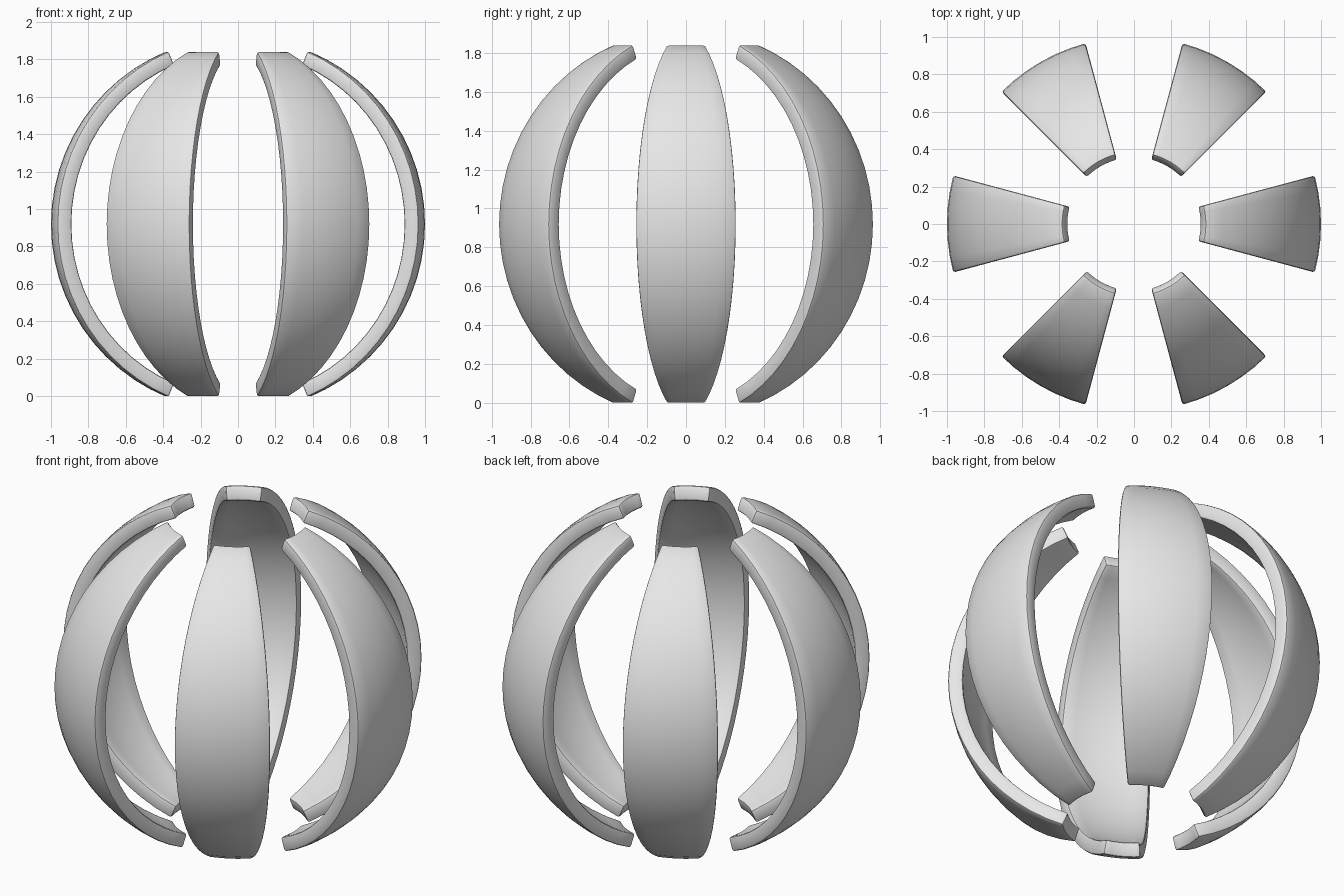
import bpy, bmesh
from math import sin, cos, radians
from mathutils import Matrix, Vector

cube = bpy.data.objects.get("Cube")
if cube:
    bpy.data.objects.remove(cube, do_unlink=True)

OUTER, INNER = 1.0, 0.92      # shell radii
CAP = radians(22.5)           # opening around each pole
WIDTH = radians(30)           # width of one segment
STEPS = 24
COUNT = 6
BEVEL = 0.012
CENTRE_Z = OUTER * cos(CAP + BEVEL)

grey = bpy.data.materials.new("light_grey")
grey.use_nodes = True
colour = (0.8, 0.8, 0.8, 1)
grey.diffuse_color = colour
grey.node_tree.nodes["Principled BSDF"].inputs["Base Color"].default_value = colour

# One curved shell segment: a crescent strip spun around the vertical axis
bm = bmesh.new()
turn = Matrix.Rotation(-WIDTH / 2, 3, "Z")


def arc(radius):
    span = radians(180) - 2 * CAP
    angles = [CAP + span * i / STEPS for i in range(STEPS + 1)]
    return [bm.verts.new(turn @ Vector((radius * sin(a), 0, radius * cos(a)))) for a in angles]


outer, inner = arc(OUTER), arc(INNER)
for i in range(STEPS):
    bm.faces.new((outer[i], outer[i + 1], inner[i + 1], inner[i]))
bmesh.ops.spin(bm, geom=bm.verts[:] + bm.edges[:] + bm.faces[:], cent=(0, 0, 0),
               axis=(0, 0, 1), angle=WIDTH, steps=6, use_duplicate=False)
bmesh.ops.remove_doubles(bm, verts=bm.verts[:], dist=0.0001)
bmesh.ops.recalc_face_normals(bm, faces=bm.faces[:])

# Softened rim on the sharp edges
rim = [e for e in bm.edges if e.calc_face_angle(0) > radians(50)]
bmesh.ops.bevel(bm, geom=rim, offset=BEVEL, segments=2, profile=0.5, affect="EDGES")
mesh = bpy.data.meshes.new("shell_segment")
bm.to_mesh(mesh)
bm.free()
mesh.materials.append(grey)

# Ring of equal segments
names = ["left", "back_left", "back_right", "right", "front_right", "front_left"]
for i, name in enumerate(names):
    segment = bpy.data.objects.new(name + "_shell_segment", mesh)
    segment.location.z = CENTRE_Z
    segment.rotation_euler.z = radians(360 / COUNT) * i
    bpy.context.collection.objects.link(segment)
    segment.select_set(True)
    bpy.context.view_layer.objects.active = segment
    if i == 0:
        bpy.ops.object.select_all(action="DESELECT")
        segment.select_set(True)
        bpy.ops.object.shade_smooth()
mesh.set_sharp_from_angle(angle=radians(30))
